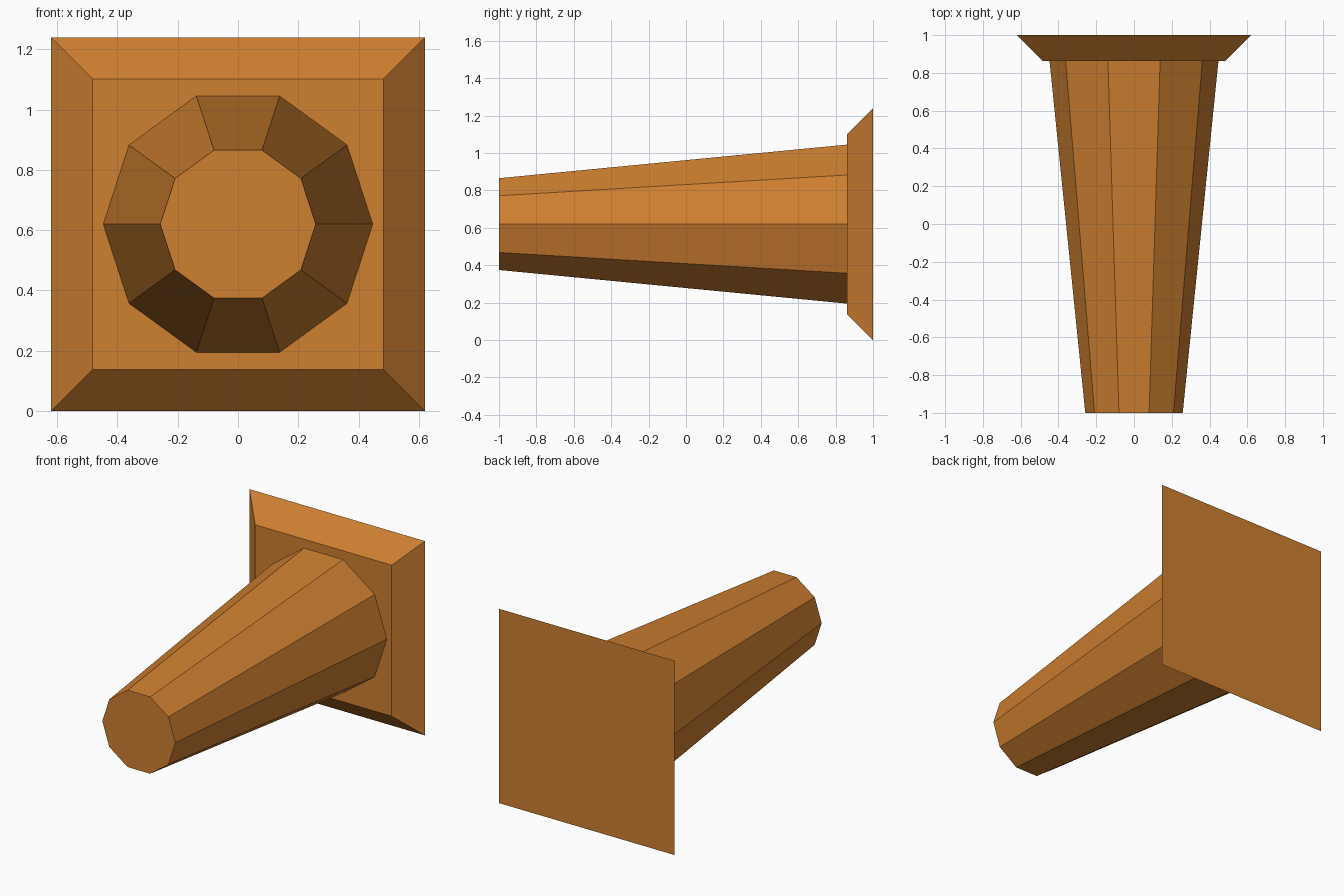
import bpy
import bmesh
import math

cube = bpy.data.objects.get("Cube")
if cube:
    bpy.data.objects.remove(cube, do_unlink=True)

# Single warm wood colour
COLOR = (0.62, 0.215, 0.03, 1.0)
wood = bpy.data.materials.new("warm_wood")
wood.use_nodes = True
wood.diffuse_color = COLOR
wood.node_tree.nodes["Principled BSDF"].inputs["Base Color"].default_value = COLOR

CENTER_Z = 0.62


def tapered_prism(name, sides, phase, front, back):
    """Closed flat-sided taper along y; front and back are (y, radius)."""
    bm = bmesh.new()
    rings = []
    for y, radius in (front, back):
        angles = [phase + 2 * math.pi * i / sides for i in range(sides)]
        rings.append([bm.verts.new((radius * math.cos(a), y, CENTER_Z + radius * math.sin(a)))
                      for a in angles])
    for ring in rings:
        bm.faces.new(ring)
    for i in range(sides):
        j = (i + 1) % sides
        bm.faces.new((rings[0][i], rings[0][j], rings[1][j], rings[1][i]))
    bmesh.ops.recalc_face_normals(bm, faces=bm.faces)
    mesh = bpy.data.meshes.new(name)
    bm.to_mesh(mesh)
    bm.free()
    mesh.materials.append(wood)
    obj = bpy.data.objects.new(name, mesh)
    bpy.context.collection.objects.link(obj)
    return obj


# Square wall plate with bevelled edges
root2 = math.sqrt(2)
tapered_prism("wall_plate", 4, math.pi / 4, (0.862, 0.482 * root2), (1.0, 0.62 * root2))

# Ten-sided peg, its wide end sunk slightly into the plate
tapered_prism("peg", 10, 0.0, (-1.0, 0.258), (0.872, 0.448))
